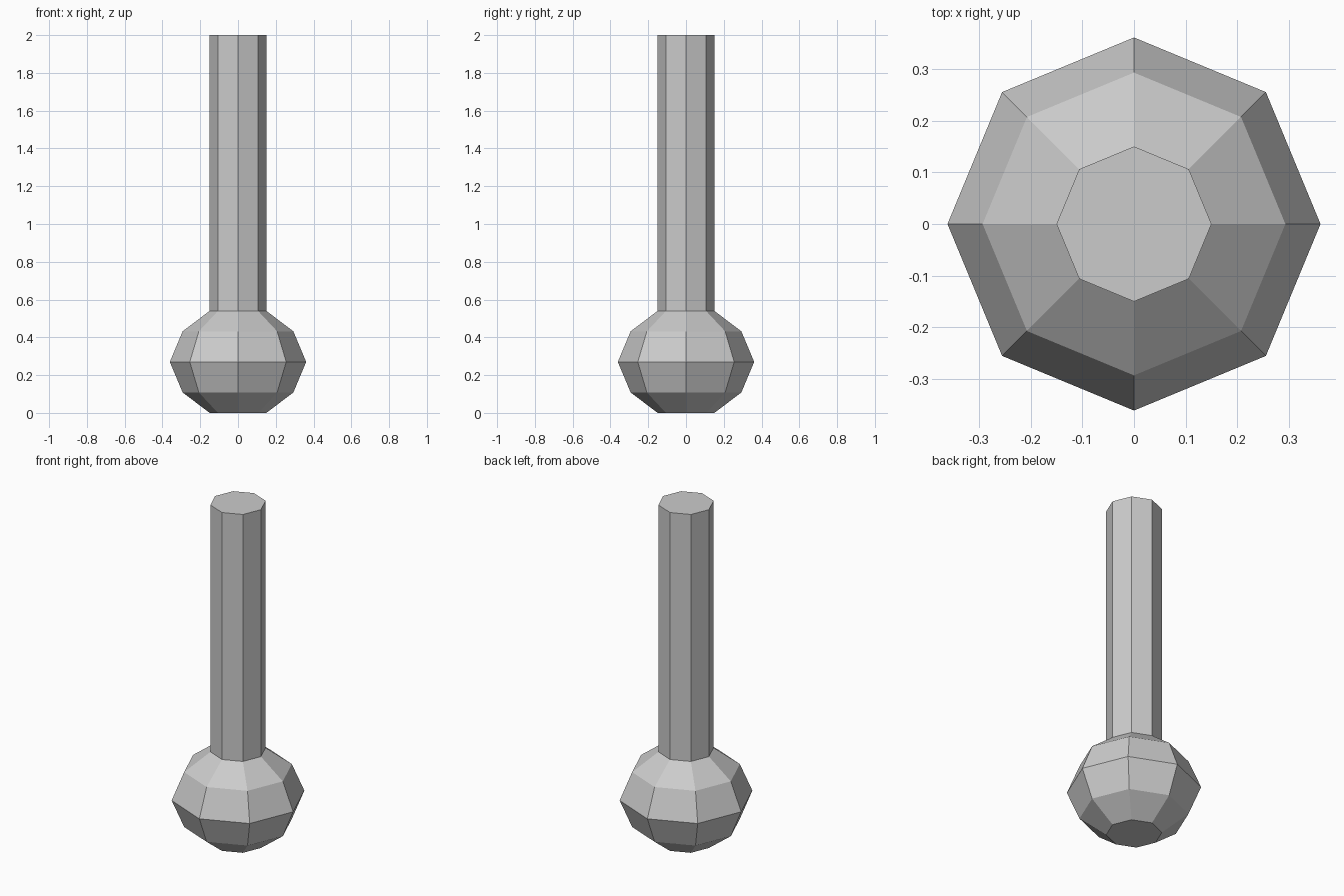
import bpy, bmesh
from math import cos, sin, pi

if "Cube" in bpy.data.objects:
    bpy.data.objects.remove(bpy.data.objects["Cube"])

SIDES = 8

def lathe(name, profile):
    """Closed, flat-faced turned shape from (radius, height) points."""
    bm = bmesh.new()
    rings = [[bm.verts.new((r * cos(2 * pi * i / SIDES), r * sin(2 * pi * i / SIDES), z))
              for i in range(SIDES)] for r, z in profile]
    for low, high in zip(rings, rings[1:]):
        for i in range(SIDES):
            j = (i + 1) % SIDES
            bm.faces.new((low[i], low[j], high[j], high[i]))
    bm.faces.new(rings[0][::-1])
    bm.faces.new(rings[-1])
    mesh = bpy.data.meshes.new(name)
    bm.to_mesh(mesh)
    bm.free()
    obj = bpy.data.objects.new(name, mesh)
    bpy.context.collection.objects.link(obj)
    return obj

# Faceted ball flowing into a straight octagonal shaft
lathe("ball_ended_rod", [(0.15, 0), (0.293, 0.108), (0.361, 0.27),
                         (0.293, 0.432), (0.15, 0.54), (0.15, 2)])
